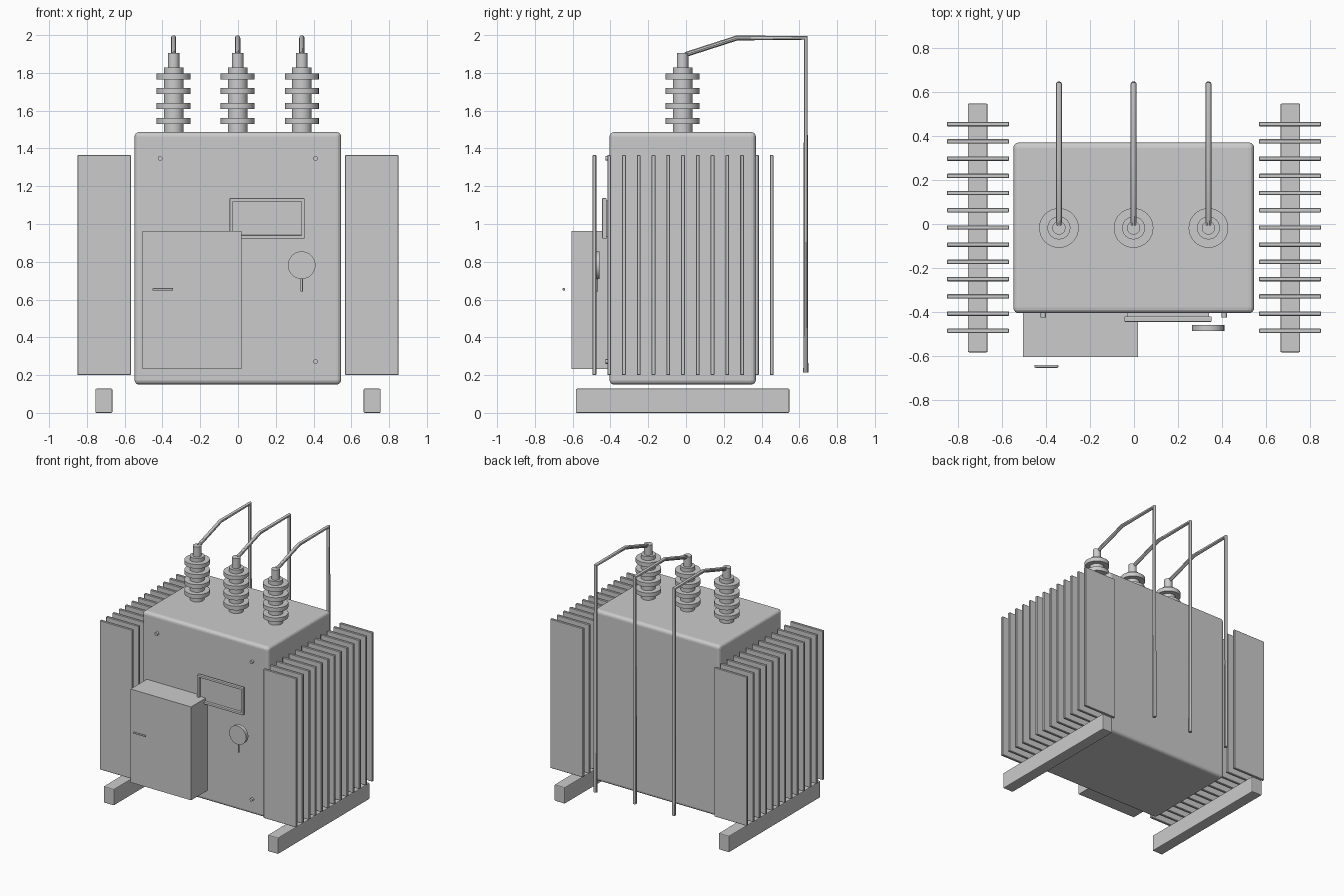
import bpy
import math
from mathutils import Vector

cube = bpy.data.objects.get("Cube")
if cube:
    bpy.data.objects.remove(cube, do_unlink=True)

# One painted-metal grey for everything
grey = bpy.data.materials.new("painted grey")
grey.use_nodes = True
COLOUR = (0.6, 0.6, 0.6, 1)
grey.diffuse_color = COLOUR
grey.node_tree.nodes["Principled BSDF"].inputs["Base Color"].default_value = COLOUR


def finish(obj, name, bevel=0, segments=3, smooth=False):
    obj.name = name
    obj.data.materials.append(grey)
    if bevel:
        mod = obj.modifiers.new("rounded edges", "BEVEL")
        mod.width = bevel
        mod.segments = segments
    if smooth:
        bpy.ops.object.shade_smooth_by_angle(angle=math.radians(35))
    return obj


def box(name, x, y, z, bevel=0, segments=3):
    """Box from (min, max) ranges on each axis."""
    low, high = Vector((x[0], y[0], z[0])), Vector((x[1], y[1], z[1]))
    bpy.ops.mesh.primitive_cube_add(size=1, location=(low + high) / 2)
    obj = bpy.context.object
    for v in obj.data.vertices:
        v.co *= high - low
    return finish(obj, name, bevel, segments)


def cylinder(name, radius, start, end, sides=32):
    """Cylinder running between two points."""
    start, end = Vector(start), Vector(end)
    axis = end - start
    bpy.ops.mesh.primitive_cylinder_add(
        vertices=sides, radius=radius, depth=axis.length, location=(start + end) / 2,
        rotation=axis.to_track_quat("Z", "Y").to_euler())
    return finish(bpy.context.object, name, smooth=True)


def lathe(name, profile, x, y, sides=32):
    """Solid of revolution from (radius, height) pairs, closed on the axis."""
    verts = [(x + r * math.cos(a), y + r * math.sin(a), z)
             for r, z in profile
             for a in (math.tau * i / sides for i in range(sides))]
    faces = [tuple(reversed(range(sides)))]
    for k in range(len(profile) - 1):
        for i in range(sides):
            j = (i + 1) % sides
            faces.append((k * sides + i, k * sides + j,
                          (k + 1) * sides + j, (k + 1) * sides + i))
    faces.append(tuple(range(len(verts) - sides, len(verts))))
    mesh = bpy.data.meshes.new(name)
    mesh.from_pydata(verts, [], faces)
    obj = bpy.data.objects.new(name, mesh)
    bpy.context.collection.objects.link(obj)
    bpy.ops.object.select_all(action="DESELECT")
    obj.select_set(True)
    bpy.context.view_layer.objects.active = obj
    return finish(obj, name, smooth=True)


def cable(name, points, radius):
    """Round bar following a path with sharp bends."""
    curve = bpy.data.curves.new(name, "CURVE")
    curve.dimensions = "3D"
    curve.bevel_depth = radius
    curve.bevel_resolution = 3
    curve.use_fill_caps = True
    spline = curve.splines.new("POLY")
    spline.points.add(len(points) - 1)
    for point, co in zip(spline.points, points):
        point.co = (*co, 1)
    obj = bpy.data.objects.new(name, curve)
    bpy.context.collection.objects.link(obj)
    bpy.ops.object.select_all(action="DESELECT")
    obj.select_set(True)
    bpy.context.view_layer.objects.active = obj
    bpy.ops.object.convert(target="MESH")
    finish(bpy.context.object, name, smooth=True)


# Main tank
FRONT = -0.405
box("tank", (-0.548, 0.546), (FRONT, 0.37), (0.15, 1.487), 0.025, 4)

# Skids and cooling fins on both sides
for side, sign in (("left", 1), ("right", -1)):
    box(side + "_skid", (sign * 0.71 - 0.045, sign * 0.71 + 0.045),
        (-0.583, 0.547), (0, 0.128), 0.006, 2)
    inner, outer = sorted((sign * 0.567, sign * 0.85))
    for i in range(13):
        y = -0.485 + i * 0.0782
        box(f"{side}_fin_{i + 1}", (inner, outer), (y - 0.01, y + 0.01),
            (0.2, 1.365), 0.003, 1)

# Control cabinet with its pull handle
box("control_cabinet", (-0.505, 0.018), (-0.605, FRONT + 0.01), (0.233, 0.963))
box("cabinet_handle", (-0.453, -0.343), (-0.653, -0.64), (0.647, 0.661), 0.005, 2)

# Nameplate: backing, plate and raised rim
PLATE_X, PLATE_Z, RIM = (-0.044, 0.353), (0.923, 1.137), 0.018
box("nameplate_backing", (-0.032, 0.341), (-0.424, FRONT + 0.01), (0.935, 1.125))
for name, z in (("bottom", (PLATE_Z[0], PLATE_Z[0] + RIM)),
                ("top", (PLATE_Z[1] - RIM, PLATE_Z[1]))):
    box("nameplate_rim_" + name, PLATE_X, (-0.444, -0.42), z, 0.004, 2)
for name, x in (("right", (PLATE_X[0], PLATE_X[0] + RIM)),
                ("left", (PLATE_X[1] - RIM, PLATE_X[1]))):
    box("nameplate_rim_" + name, x, (-0.444, -0.42), PLATE_Z, 0.004, 2)

# Dial gauge with a drain stem
cylinder("gauge_dial", 0.073, (0.337, -0.458, 0.782), (0.337, -0.486, 0.782), 40)
cylinder("gauge_stem", 0.006, (0.337, -0.472, 0.642), (0.337, -0.472, 0.715), 12)

# Corner bolts
for x in (-0.412, 0.41):
    for z in (0.272, 1.347):
        cylinder("corner_bolt", 0.012, (x, FRONT + 0.01, z), (x, -0.425, z), 16)

# Insulator bushings with sheds, terminal and cable
BUSHING_Y = -0.018
for label, x in (("right", -0.341), ("middle", -0.002), ("left", 0.338)):
    profile = [(0.052, 1.475)]
    for shed in range(4):
        z = 1.546 + shed * 0.0785
        profile += [(0.052, z - 0.016), (0.09, z - 0.016),
                    (0.09, z + 0.016), (0.052, z + 0.016)]
    profile += [(0.052, 1.828), (0.03, 1.828), (0.03, 1.906)]
    lathe(label + "_bushing", profile, x, BUSHING_Y)
    cable(label + "_cable", [(x, BUSHING_Y + 0.015, 1.897), (x, 0.27, 1.985),
                             (x, 0.634, 1.985), (x, 0.634, 0.215)], 0.014)
